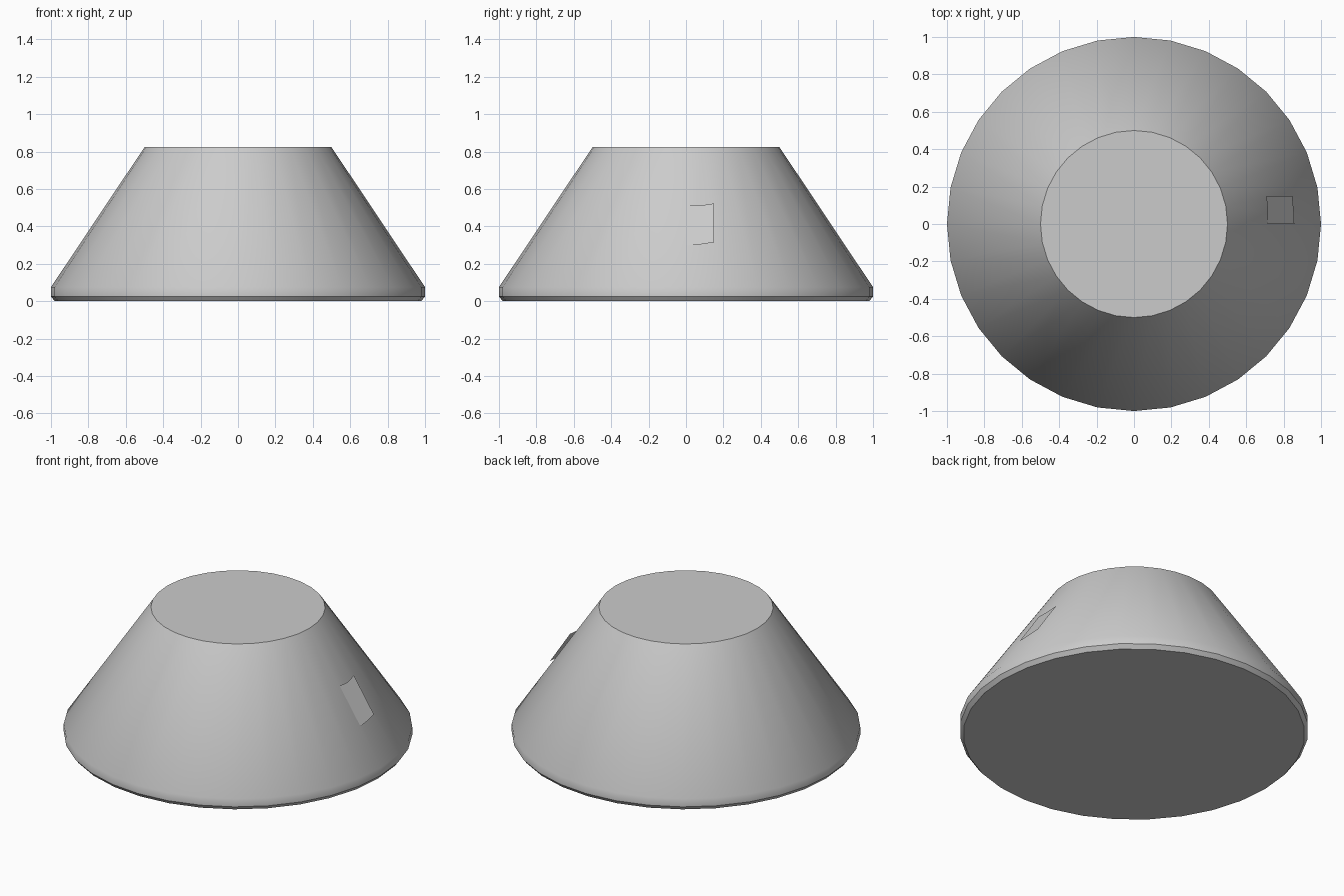
import bpy, bmesh
from math import sin, cos, pi, radians

if "Cube" in bpy.data.objects:
    bpy.data.objects.remove(bpy.data.objects["Cube"])

SIDES = 32
WALL_TOP, TOP = 0.075, 0.823


def make_object(name, bm):
    mesh = bpy.data.meshes.new(name)
    bm.to_mesh(mesh)
    bm.free()
    obj = bpy.data.objects.new(name, mesh)
    bpy.context.collection.objects.link(obj)
    return obj


# Tapered body: bevelled foot, short rim, sloping wall, flat cap
bm = bmesh.new()
profile = [(0.98, 0.0), (1.0, 0.025), (1.0, WALL_TOP), (0.5, TOP)]
rings = [[bm.verts.new((r * cos(2 * pi * i / SIDES), r * sin(2 * pi * i / SIDES), z))
          for i in range(SIDES)] for r, z in profile]
for low, high in zip(rings, rings[1:]):
    for i in range(SIDES):
        j = (i + 1) % SIDES
        bm.faces.new((low[i], low[j], high[j], high[i]))
bm.faces.new(rings[-1])
bm.faces.new(rings[0][::-1])
bmesh.ops.recalc_face_normals(bm, faces=bm.faces)
body = make_object("tapered_body", bm)
bpy.context.view_layer.objects.active = body
body.select_set(True)
bpy.ops.object.shade_smooth_by_angle(angle=radians(36))


# Small two-panel patch lying just proud of the slope, facing inward
def on_slope(x, y):
    z = WALL_TOP + (1 - x) / 0.5 * (TOP - WALL_TOP)
    return x + 0.004, y, z + 0.003


bm = bmesh.new()
columns = [(0.853, 0.708, 0.0), (0.850, 0.711, 0.07), (0.842, 0.703, 0.15)]
pairs = [(bm.verts.new(on_slope(lo, y)), bm.verts.new(on_slope(hi, y)))
         for lo, hi, y in columns]
for (a, b), (c, d) in zip(pairs, pairs[1:]):
    bm.faces.new((a, b, d, c))
make_object("side_patch", bm)
